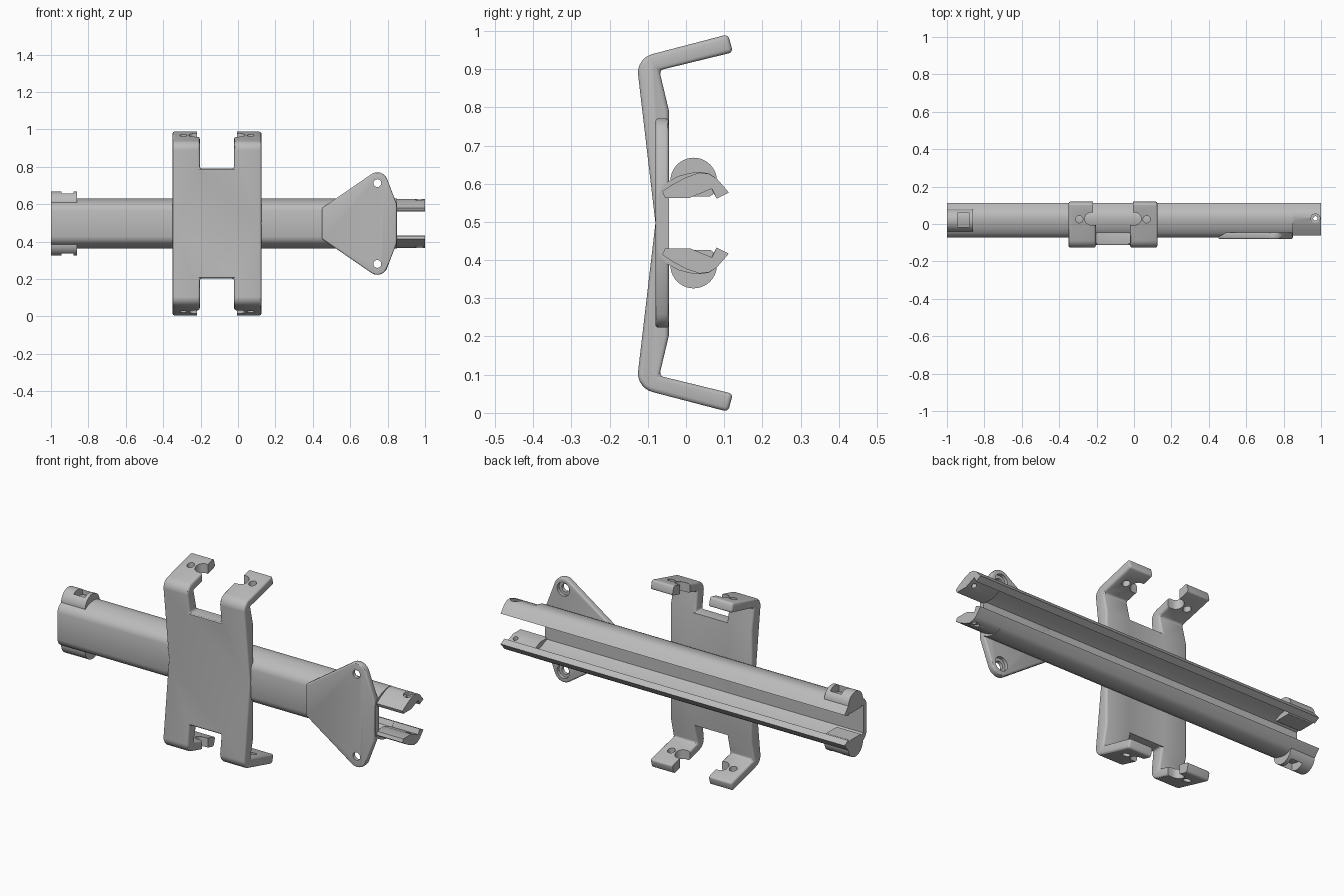
import bpy, bmesh
from math import cos, sin, pi, radians
from mathutils import Vector

if "Cube" in bpy.data.objects:
    bpy.data.objects.remove(bpy.data.objects["Cube"], do_unlink=True)

MID = 0.497      # height of the mirror plane
BX = -0.1125     # centre of the bracket across x

grey = bpy.data.materials.new("grey_plastic")
grey.use_nodes = True
grey.diffuse_color = (0.5, 0.5, 0.5, 1)
grey.node_tree.nodes["Principled BSDF"].inputs["Base Color"].default_value = (0.5, 0.5, 0.5, 1)


def prism(name, pts, axis, a, b):
    """Extrude a 2D outline along an axis from a to b; z is measured from MID."""
    place = {"x": lambda u, v, w: (w, u, v + MID),
             "y": lambda u, v, w: (u, w, v + MID),
             "z": lambda u, v, w: (u, v, w + MID)}[axis]
    bm = bmesh.new()
    face = bm.faces.new([bm.verts.new(place(u, v, a)) for u, v in pts])
    new = bmesh.ops.extrude_face_region(bm, geom=[face])["geom"]
    shift = Vector(place(0, 0, b)) - Vector(place(0, 0, a))
    bmesh.ops.translate(bm, vec=shift, verts=[v for v in new if isinstance(v, bmesh.types.BMVert)])
    bmesh.ops.recalc_face_normals(bm, faces=bm.faces)
    mesh = bpy.data.meshes.new(name)
    bm.to_mesh(mesh)
    bm.free()
    mesh.materials.append(grey)
    ob = bpy.data.objects.new(name, mesh)
    bpy.context.collection.objects.link(ob)
    return ob


def arc(u, v, r, start=0, end=360, n=24):
    full = end - start == 360
    steps = n if full else n - 1
    angles = [radians(start + (end - start) * i / steps) for i in range(n)]
    return [(u + r * cos(t), v + r * sin(t)) for t in angles]


def box(u0, u1, v0, v1):
    return [(u0, v0), (u1, v0), (u1, v1), (u0, v1)]


def flip(pts):
    return [(u, -v) for u, v in pts]


def both(pts):
    """Close an upper half outline with its mirror image."""
    return pts + flip(pts)[::-1]


def apply(ob, mod):
    bpy.context.view_layer.objects.active = ob
    bpy.ops.object.modifier_apply(modifier=mod.name)


def cut(ob, pts, axis, a, b):
    cutter = prism("cutter", pts, axis, a, b)
    mod = ob.modifiers.new("cut", "BOOLEAN")
    mod.operation, mod.solver, mod.object = "DIFFERENCE", "EXACT", cutter
    apply(ob, mod)
    bpy.data.objects.remove(cutter, do_unlink=True)


def cut_pair(ob, pts, a, b):
    """Vertical cut above the mirror plane, and its twin below."""
    cut(ob, pts, "z", a, b)
    cut(ob, pts, "z", -b, -a)


def soften(ob, width):
    mod = ob.modifiers.new("soft", "BEVEL")
    mod.width, mod.segments, mod.limit_method = width, 3, "ANGLE"
    mod.angle_limit = radians(35)
    apply(ob, mod)


parts = []

# Open-backed rail with curved flanges
outer = [(-0.072, 0.07), (-0.066, 0.09), (-0.05, 0.107), (-0.02, 0.123), (0.01, 0.131),
         (0.035, 0.134), (0.06, 0.13), (0.08, 0.117), (0.112, 0.08)]
inner = [(0.08, 0.064), (0.066, 0.09), (0.04, 0.1), (0.0, 0.092), (-0.045, 0.072)]
rail_outline = outer + inner + flip(inner)[::-1] + flip(outer)[::-1]
parts.append(prism("rail", rail_outline, "x", -1.0, 0.85))

# Prongs carrying on past the end of the web
prong = [(-0.062, 0.083), (-0.037, 0.1), (0.0, 0.12), (0.035, 0.132), (0.06, 0.129),
         (0.08, 0.117), (0.112, 0.08), (0.08, 0.064), (0.068, 0.09), (0.01, 0.066), (-0.055, 0.066)]
for side, name in ((1, "upper_prong"), (-1, "lower_prong")):
    ob = prism(name, [(u, side * v) for u, v in prong], "x", 0.84, 1.0)
    cut_pair(ob, arc(0.97, 0.03, 0.012), 0.0, 0.2)
    cut_pair(ob, arc(0.97, 0.03, 0.024), 0.118, 0.2)
    parts.append(ob)

# Round lobes on the end collar, with nut pockets and screw holes
for side, name in ((1, "upper_lobe"), (-1, "lower_lobe")):
    outline = [(u, side * max(v, 0.07)) for u, v in arc(0.02, 0.11, 0.061, n=40)]
    ob = prism(name, outline, "x", -1.0, -0.86)
    cut_pair(ob, box(-0.945, -0.88, -0.015, 0.06), 0.125, 0.25)
    cut(ob, arc(0.02, side * 0.113, 0.014), "x", -1.1, -0.91)
    parts.append(ob)

# Bracket: one bent profile, split into two legs at each end
corner = arc(-0.075, 0.393, 0.051, 180, 103, 7)
half = [(-0.08, 0)] + corner + [(0.11, 0.494), (0.123, 0.447), (-0.07, 0.4), (-0.045, 0.295)]
bracket = prism("bracket", half + flip(half[1:])[::-1] + [], "x", BX - 0.2375, BX + 0.2375)
for lo, hi in ((0.295, 0.6), (-0.6, -0.295)):
    cut(bracket, box(BX - 0.092, BX + 0.092, lo, hi), "y", -0.3, 0.3)
soften(bracket, 0.011)
cut_pair(bracket, box(BX - 0.106, BX + 0.106, 0.0, 0.2), 0.38, 0.6)
slot = arc(BX + 0.118, 0.028, 0.033, -90, 90, 12) + arc(BX - 0.118, 0.028, 0.033, 90, 270, 12)
cut_pair(bracket, slot, 0.38, 0.6)
for side in (-1, 1):
    cut_pair(bracket, arc(BX + side * 0.18, 0.025, 0.019), 0.38, 0.6)
parts.append(bracket)

# Mounting plate with two recessed screw holes
edge = [(0.45, 0.083)] + arc(0.745, 0.218, 0.056, 120, 22, 10) + [(0.848, 0.105)]
plate = prism("mounting_plate", both(edge), "y", -0.08, -0.045)
soften(plate, 0.008)
for z in (0.216, -0.216):
    cut(plate, arc(0.745, z, 0.021), "y", -0.2, 0.1)
    cut(plate, arc(0.745, z, 0.036), "y", -0.062, 0.1)
parts.append(plate)

# Smooth the curves but keep hard edges
bpy.ops.object.select_all(action="DESELECT")
for ob in parts:
    ob.select_set(True)
bpy.context.view_layer.objects.active = parts[0]
bpy.ops.object.shade_smooth_by_angle(angle=radians(30))
